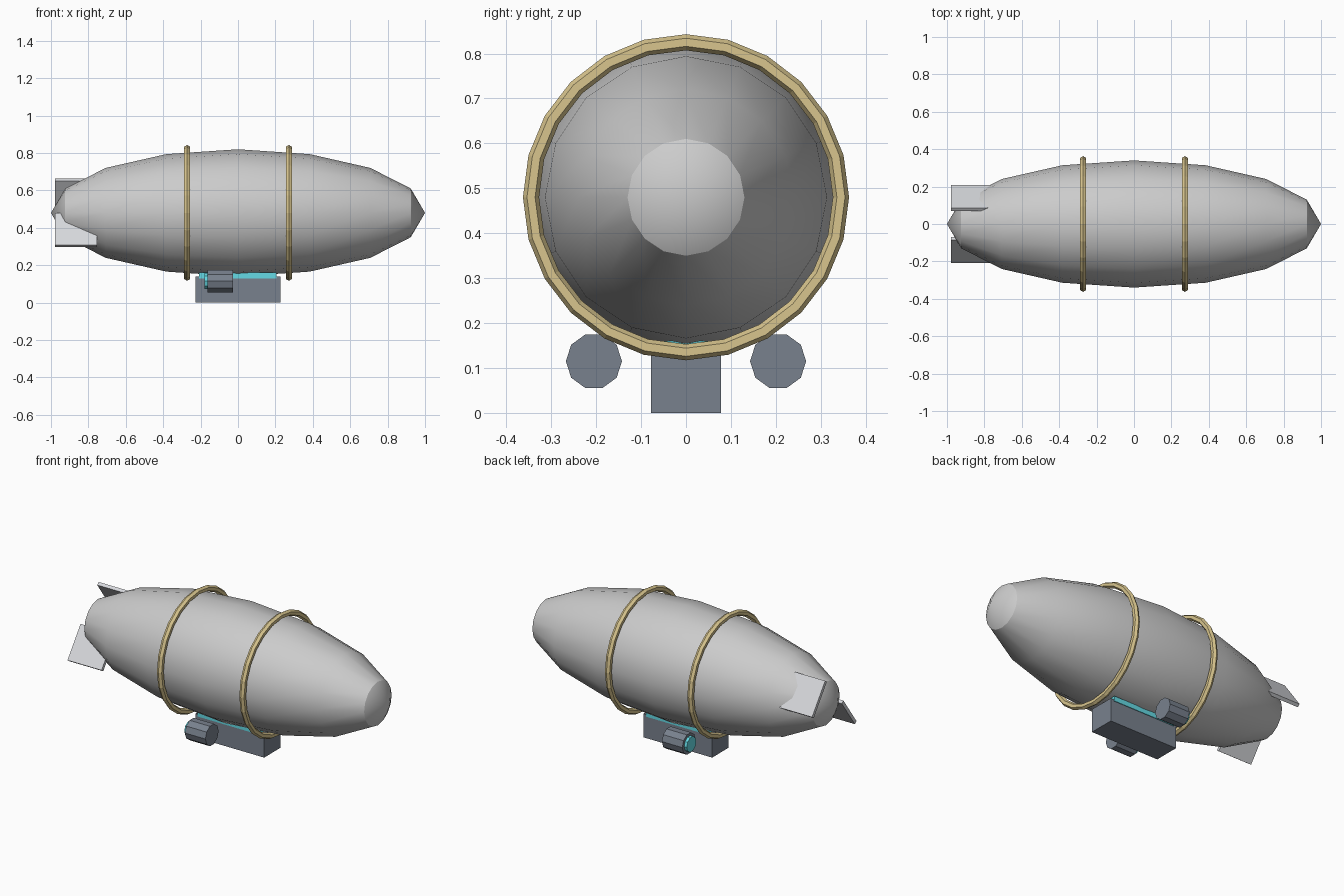
import bpy, math

if "Cube" in bpy.data.objects:
    bpy.data.objects.remove(bpy.data.objects["Cube"])

def material(name, rgb):
    m = bpy.data.materials.new(name)
    m.diffuse_color = (*rgb, 1)
    m.use_nodes = True
    m.node_tree.nodes["Principled BSDF"].inputs["Base Color"].default_value = m.diffuse_color
    return m

SLATE = material("slate", (0.19, 0.22, 0.27))
CYAN = material("cyan", (0.13, 0.70, 0.78))
GOLD = material("gold", (0.69, 0.56, 0.27))
PALE = material("pale", (0.68, 0.69, 0.72))
AXIS_Z = 0.48

def finish(name, mat=None, smooth=False):
    o = bpy.context.object
    o.name = name
    bpy.ops.object.transform_apply(location=False, rotation=True, scale=True)
    if mat:
        o.data.materials.append(mat)
    if smooth:
        bpy.ops.object.shade_smooth_by_angle(angle=math.radians(30))
    return o

def box(name, loc, size, mat, tilt=0):
    bpy.ops.mesh.primitive_cube_add(size=1, location=loc, rotation=(tilt, 0, 0))
    bpy.context.object.scale = size
    finish(name, mat)

def x_cylinder(name, x0, x1, y, z, r, mat):
    # rotated so that two corners point along y
    bpy.ops.mesh.primitive_cylinder_add(vertices=10, radius=r, depth=x1 - x0,
        location=((x0 + x1) / 2, y, z), rotation=(0, math.pi / 2, 0))
    finish(name, mat)

# Gas envelope: low-poly sphere with its poles along x
bpy.ops.mesh.primitive_uv_sphere_add(segments=16, ring_count=8, radius=1,
    location=(0, 0, AXIS_Z), rotation=(0, math.pi / 2, 0))
bpy.context.object.scale = (0.34, 0.34, 1)
finish("envelope", None, True)

# Hoops around the envelope
for label, x in (("rear", -0.272), ("front", 0.272)):
    bpy.ops.mesh.primitive_torus_add(major_segments=24, minor_segments=6,
        major_radius=0.345, minor_radius=0.018,
        location=(x, 0, AXIS_Z), rotation=(0, math.pi / 2, 0))
    finish(label + "_hoop", GOLD)

# Gondola with its window band
box("gondola", (0, 0, 0.07), (0.455, 0.156, 0.14), SLATE)
box("window_band", (-0.002, 0, 0.145), (0.415, 0.164, 0.03), CYAN)

# Engine pods and tail fins on both sides
for label, s in (("left", -1), ("right", 1)):
    x_cylinder(label + "_engine", -0.163, -0.028, s * 0.205, 0.115, 0.0625, SLATE)
    x_cylinder(label + "_exhaust", -0.18, -0.15, s * 0.205, 0.115, 0.045, CYAN)
    box(label + "_fin", (-0.867, s * 0.14, AXIS_Z + s * 0.092),
        (0.225, 0.21, 0.02), PALE, tilt=-s * math.radians(54))
